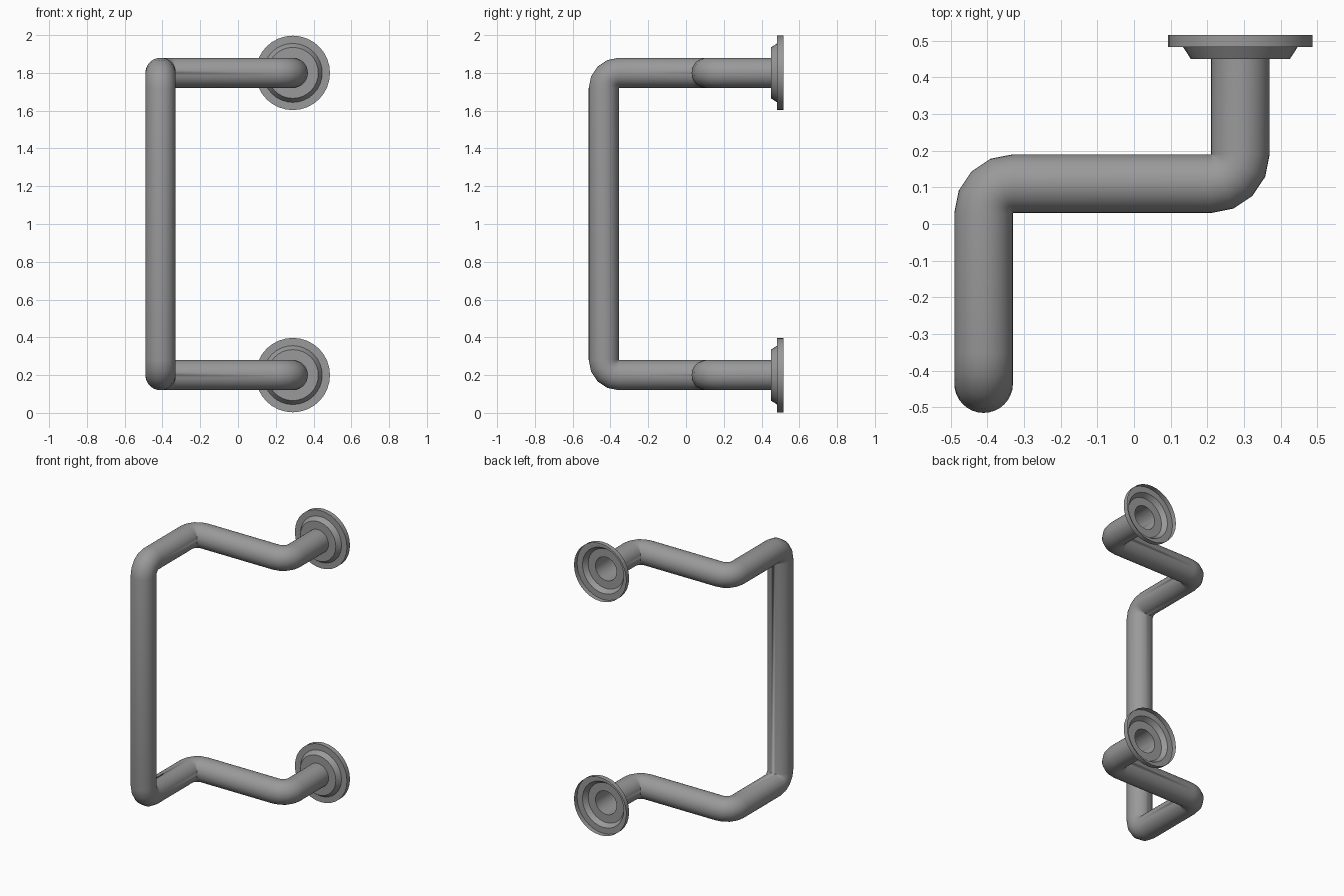
import bpy, bmesh, math
from mathutils import Vector, Matrix

cube = bpy.data.objects.get("Cube")
if cube:
    bpy.data.objects.remove(cube, do_unlink=True)

RADIUS = 0.08
SIDES = 32
BEND_STEPS = 4

steel = bpy.data.materials.new("grey_steel")
steel.use_nodes = True
colour = (0.32, 0.32, 0.32, 1)
steel.diffuse_color = colour
steel.node_tree.nodes["Principled BSDF"].inputs["Base Color"].default_value = colour


def finish(name, bm, angle):
    mesh = bpy.data.meshes.new(name)
    bm.to_mesh(mesh)
    bm.free()
    mesh.materials.append(steel)
    obj = bpy.data.objects.new(name, mesh)
    bpy.context.collection.objects.link(obj)
    bpy.ops.object.select_all(action='DESELECT')
    obj.select_set(True)
    bpy.context.view_layer.objects.active = obj
    bpy.ops.object.shade_smooth_by_angle(angle=math.radians(angle))
    return obj


def bridge(bm, rings):
    n = len(rings[0])
    for a, b in zip(rings, rings[1:]):
        for i in range(n):
            j = (i + 1) % n
            bm.faces.new((a[i], a[j], b[j], b[i]))


def circle(radius):
    steps = [math.tau * i / SIDES for i in range(SIDES)]
    return [Vector((radius * math.cos(t), 0, radius * math.sin(t))) for t in steps]


def bent_tube(name, corners):
    """Sweep a circle along straight runs, turning tightly about each inner corner."""
    bm = bmesh.new()
    ring = [p + corners[0] for p in circle(RADIUS)]
    rings = [ring]
    centre = corners[0]
    for before, corner, after in zip(corners, corners[1:], corners[2:]):
        d_in = (corner - before).normalized()
        d_out = (after - corner).normalized()
        start = corner - d_in * RADIUS
        ring = [p + start - centre for p in ring]
        rings.append(ring)
        pivot = start + d_out * RADIUS
        axis = d_in.cross(d_out)
        for k in range(1, BEND_STEPS + 1):
            turn = Matrix.Rotation(math.pi / 2 * k / BEND_STEPS, 3, axis)
            rings.append([turn @ (p - pivot) + pivot for p in ring])
        ring = rings[-1]
        centre = corner + d_out * RADIUS
    rings.append([p + corners[-1] - centre for p in ring])
    bridge(bm, [[bm.verts.new(p) for p in r] for r in rings])
    bmesh.ops.remove_doubles(bm, verts=bm.verts, dist=0.0005)
    bmesh.ops.recalc_face_normals(bm, faces=bm.faces)
    return finish(name, bm, 60)


# Handle: one continuous tube, open where it meets the two wall flanges
half = [Vector((0.29, 0.45, 0.2)), Vector((0.29, 0.11, 0.2)),
        Vector((-0.41, 0.11, 0.2)), Vector((-0.41, -0.435, 0.2))]
upper = [Vector((p.x, p.y, 2 - p.z)) for p in reversed(half)]
bent_tube("handle_tube", half + upper)

# Wall flanges: hollow stepped rosettes, open at the back (radius, y)
profile = [(RADIUS, 0.45), (0.135, 0.45), (0.156, 0.482), (0.197, 0.482), (0.197, 0.515)]
for name, z in (("lower_flange", 0.2), ("upper_flange", 1.8)):
    bm = bmesh.new()
    rings = [[bm.verts.new(p + Vector((0.29, y, z))) for p in circle(r)] for r, y in profile]
    bridge(bm, rings)
    bmesh.ops.recalc_face_normals(bm, faces=bm.faces)
    if bm.faces[:][0].normal.y > 0:
        bmesh.ops.reverse_faces(bm, faces=bm.faces[:])
    finish(name, bm, 30)
